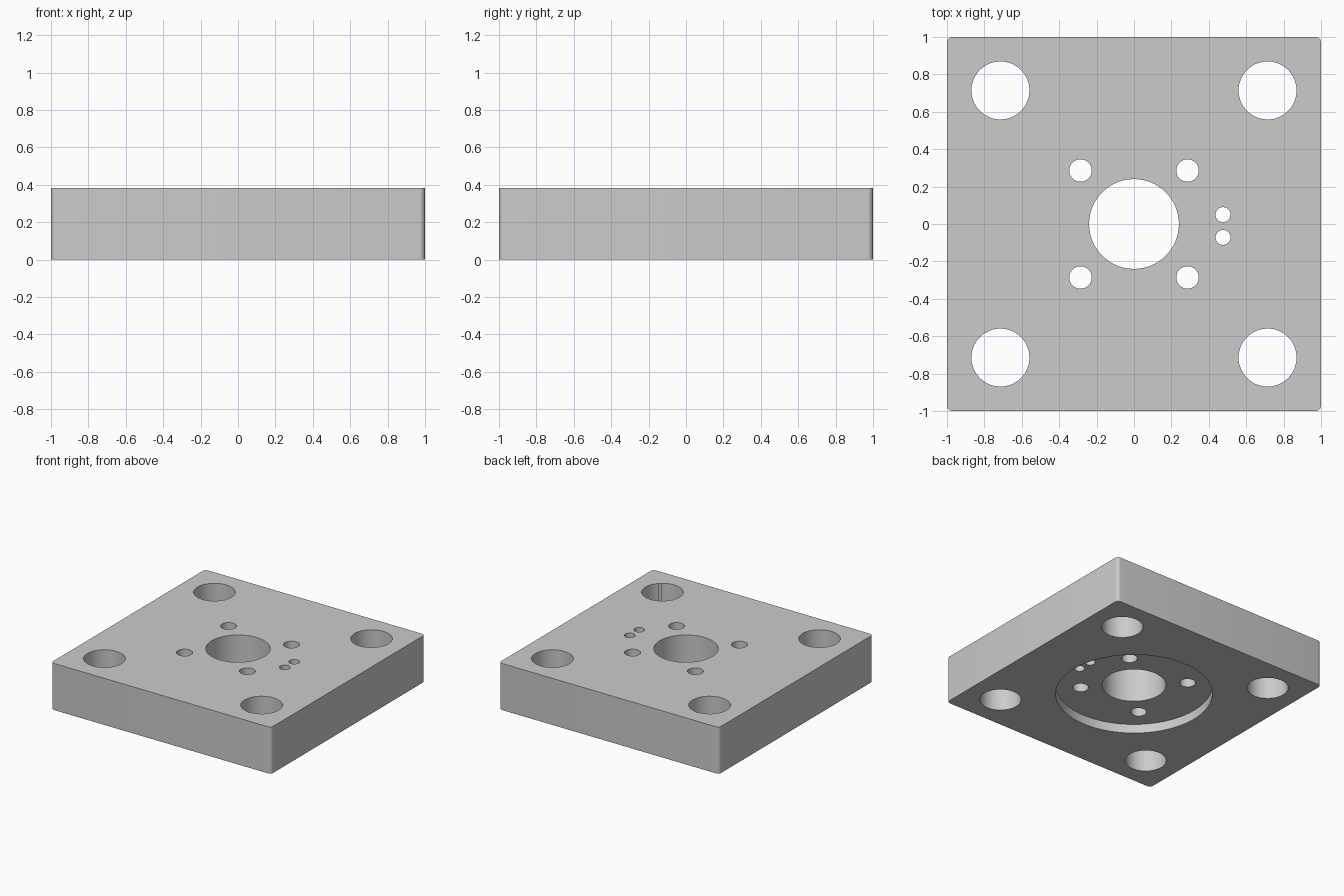
import bpy
import math

if "Cube" in bpy.data.objects:
    bpy.data.objects.remove(bpy.data.objects["Cube"], do_unlink=True)

HEIGHT = 0.383

# Single grey metal colour
grey = bpy.data.materials.new("grey_metal")
grey.use_nodes = True
colour = (0.6, 0.6, 0.6, 1)
grey.diffuse_color = colour
grey.node_tree.nodes["Principled BSDF"].inputs["Base Color"].default_value = colour

# Square plate with rounded vertical corners
bpy.ops.mesh.primitive_cube_add(size=1, location=(0, 0, HEIGHT / 2))
plate = bpy.context.object
plate.name = "mounting_plate"
plate.scale = (2, 2, HEIGHT)
bpy.ops.object.transform_apply(location=True, scale=True)
plate.data.materials.append(grey)

weights = plate.data.attributes.new("bevel_weight_edge", "FLOAT", "EDGE")
for edge in plate.data.edges:
    a, b = (plate.data.vertices[i].co for i in edge.vertices)
    weights.data[edge.index].value = 1.0 if abs(a.z - b.z) > 0.1 else 0.0
bevel = plate.modifiers.new("rounded_corners", "BEVEL")
bevel.limit_method = "WEIGHT"
bevel.width = 0.03
bevel.segments = 6
bpy.ops.object.modifier_apply(modifier=bevel.name)


def cut_round(x, y, radius, bottom, top, sides):
    """Subtract an upright cylinder from the plate."""
    bpy.ops.mesh.primitive_cylinder_add(
        vertices=sides, radius=radius, depth=top - bottom,
        location=(x, y, (top + bottom) / 2))
    cutter = bpy.context.object
    cutter.name = "hole_cutter"
    cutter.hide_render = True
    cutter.data.materials.append(grey)
    bpy.context.view_layer.objects.active = plate
    cut = plate.modifiers.new("hole", "BOOLEAN")
    cut.operation = "DIFFERENCE"
    cut.solver = "EXACT"
    cut.object = cutter
    bpy.ops.object.modifier_apply(modifier=cut.name)
    bpy.data.objects.remove(cutter, do_unlink=True)


# Shallow round recess in the underside
cut_round(0, 0, 0.59, -0.1, 0.075, 96)

# Through holes: centre bore, corner holes, screw holes and a pin pair
holes = [(0, 0, 0.24, 64)]
for sx in (-1, 1):
    for sy in (-1, 1):
        holes.append((sx * 0.714, sy * 0.714, 0.155, 64))
        holes.append((sx * 0.286, sy * 0.286, 0.06, 40))
for y in (0.05, -0.072):
    holes.append((0.476, y, 0.04, 32))
for x, y, radius, sides in holes:
    cut_round(x, y, radius, -0.1, HEIGHT + 0.1, sides)

# Smooth round walls, crisp rims
bpy.ops.object.select_all(action="DESELECT")
plate.select_set(True)
bpy.context.view_layer.objects.active = plate
bpy.ops.object.shade_smooth_by_angle(angle=math.radians(30))
